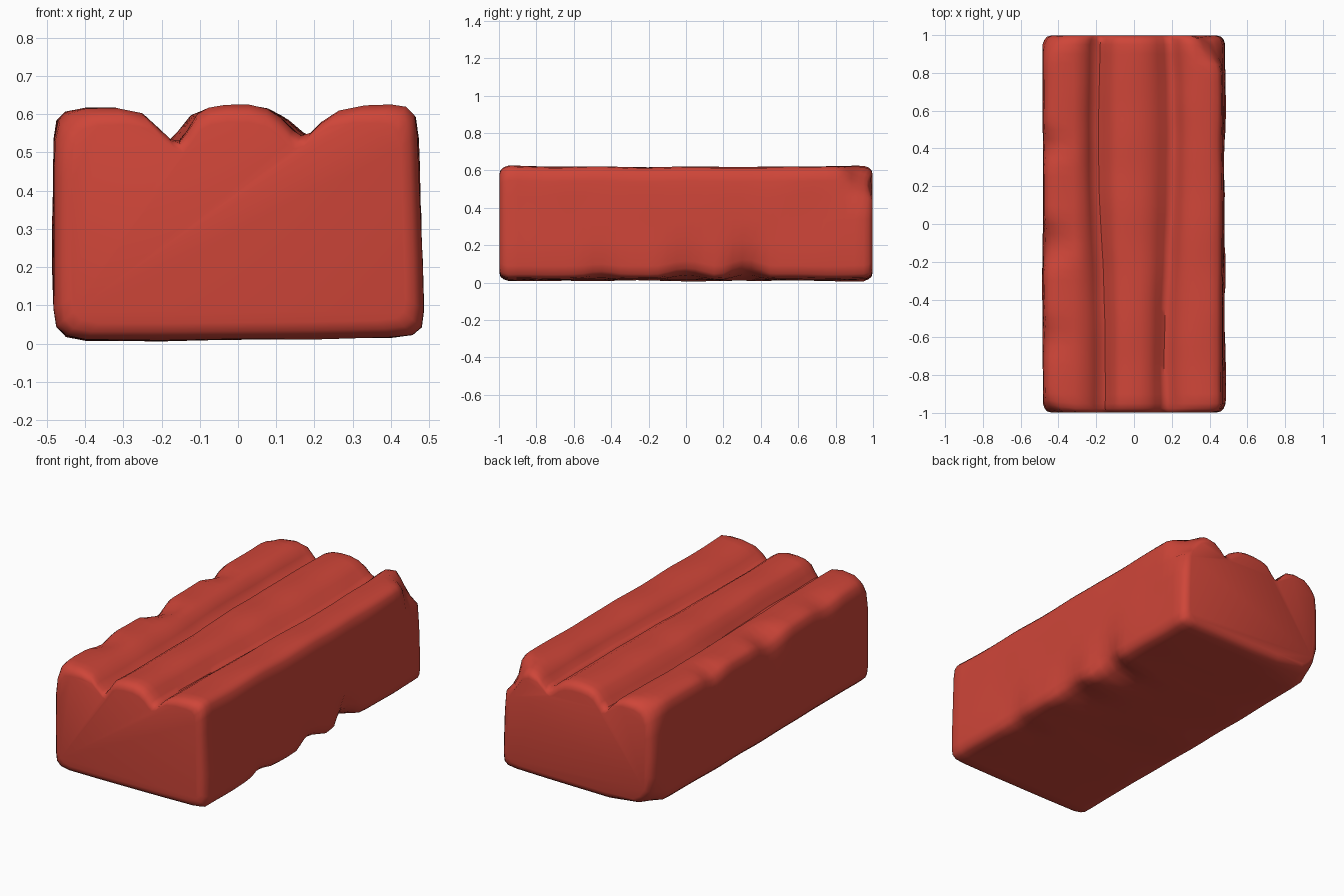
import bpy, bmesh, math
from mathutils import Vector, noise

# Cross-section (x, z), counter-clockwise seen from the front
PROFILE = [(-0.40, 0.01), (-0.2, 0.01), (0, 0.012), (0.2, 0.014), (0.40, 0.018),
           (0.455, 0.025), (0.478, 0.045), (0.483, 0.09), (0.48, 0.22), (0.476, 0.34),
           (0.472, 0.46), (0.469, 0.54), (0.462, 0.59), (0.44, 0.612), (0.40, 0.618),
           (0.33, 0.617), (0.27, 0.605), (0.23, 0.575), (0.205, 0.546), (0.18, 0.538),
           (0.155, 0.552), (0.12, 0.585), (0.08, 0.608), (0.03, 0.619), (-0.03, 0.619),
           (-0.08, 0.612), (-0.115, 0.596), (-0.145, 0.555), (-0.17, 0.527), (-0.195, 0.532),
           (-0.225, 0.565), (-0.26, 0.600), (-0.32, 0.612), (-0.40, 0.611), (-0.45, 0.602),
           (-0.473, 0.58), (-0.480, 0.53), (-0.481, 0.44), (-0.482, 0.32), (-0.482, 0.20),
           (-0.481, 0.09), (-0.475, 0.045), (-0.45, 0.02)]

# Worn spots: centre, radius, inward push
CHIPS = [((0.47, 0.98, 0.60), 0.17, (-0.05, -0.03, -0.06)),
         ((0.48, 0.32, 0.03), 0.15, (-0.04, 0, 0.05)),
         ((0.48, 0.0, 0.03), 0.17, (-0.025, 0, 0.03)),
         ((0.48, -0.45, 0.03), 0.13, (-0.015, 0, 0.015)),
         ((-0.47, -0.1, 0.60), 0.17, (0.015, 0, -0.045)),
         ((-0.47, 0.42, 0.60), 0.12, (0.01, 0, -0.03)),
         ((-0.47, -0.6, 0.60), 0.15, (0.01, 0, -0.02)),
         ((-0.47, 0.98, 0.02), 0.15, (0.03, -0.02, 0.03)),
         ((-0.47, 0.98, 0.60), 0.12, (0.02, -0.01, -0.02)),
         ((-0.47, -0.98, 0.60), 0.12, (0.01, 0.02, -0.01))]


def ring(bm, y, inset):
    verts = []
    for x, z in PROFILE:
        # grooves wander a little along the length
        groove = max(0, 1 - abs(abs(x) - 0.19) / 0.14) if z > 0.5 else 0
        x += groove * 0.022 * math.sin(y * 2.6 + (0.4 if x > 0 else 3.4))
        z += (0.006 * y * y - 0.001) if z > 0.5 else 0
        verts.append(bm.verts.new((x * (1 - inset / 0.48), y,
                                   0.31 + (z - 0.31) * (1 - inset / 0.31))))
    return verts


# Brick body lofted along y with rounded ends
bm = bmesh.new()
ends = [(0.998, 0.045), (0.992, 0.022), (0.976, 0.008), (0.95, 0.0)]
inner = [(-0.9 + 1.8 * i / 36, 0.0) for i in range(37)]
stations = [(-y, d) for y, d in ends] + inner + list(reversed(ends))
rings = [ring(bm, y, d) for y, d in stations]
n = len(PROFILE)
for a, b in zip(rings, rings[1:]):
    for i in range(n):
        j = (i + 1) % n
        bm.faces.new((a[i], a[j], b[j], b[i]))
# flat end faces
bm.faces.new(list(reversed(rings[0])))
bm.faces.new(rings[-1])

# Hand-formed wear: slight unevenness and chipped edges
for v in bm.verts:
    p = v.co.copy()
    if abs(p.y) < 0.97:
        w = noise.noise_vector(p * 4) * 0.006
        v.co += Vector((w.x, 0, w.z))
    for c, r, push in CHIPS:
        d = (p - Vector(c)).length / r
        if d < 1:
            v.co += Vector(push) * (1 - d * d) ** 2
    v.co.z = max(v.co.z, 0.0)
bmesh.ops.recalc_face_normals(bm, faces=bm.faces)

mesh = bpy.data.meshes.new("brick")
bm.to_mesh(mesh)
bm.free()
brick = bpy.data.objects.new("brick", mesh)
bpy.context.collection.objects.link(brick)

# Red clay colour
mat = bpy.data.materials.new("red_clay")
mat.diffuse_color = (0.62, 0.06, 0.04, 1)
mesh.materials.append(mat)

bpy.context.view_layer.objects.active = brick
brick.select_set(True)
bpy.ops.object.shade_smooth_by_angle(angle=math.radians(50))
